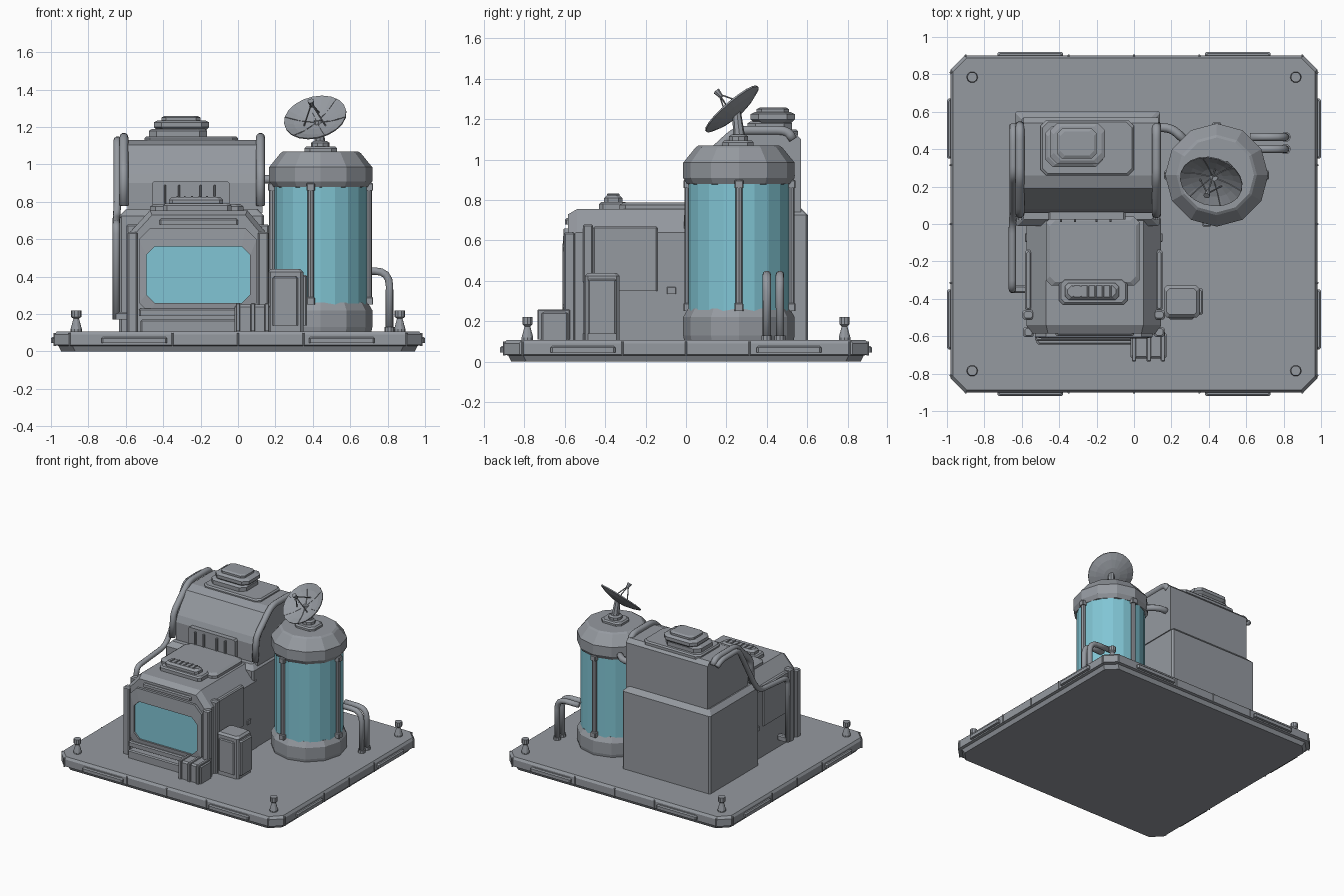
import bpy, bmesh, math
from mathutils import Vector

cube = bpy.data.objects.get("Cube")
if cube:
    bpy.data.objects.remove(cube, do_unlink=True)


def material(name, rgb):
    m = bpy.data.materials.new(name)
    m.use_nodes = True
    m.diffuse_color = (*rgb, 1)
    m.node_tree.nodes["Principled BSDF"].inputs["Base Color"].default_value = (*rgb, 1)
    return m


GREY = material("hull grey", (0.30, 0.32, 0.35))
GLASS = material("cyan glass", (0.22, 0.56, 0.66))


def finish(name, bm, mat, smooth=False):
    bmesh.ops.recalc_face_normals(bm, faces=bm.faces)
    me = bpy.data.meshes.new(name)
    bm.to_mesh(me)
    bm.free()
    me.materials.append(mat)
    ob = bpy.data.objects.new(name, me)
    bpy.context.collection.objects.link(ob)
    if smooth:
        me.shade_smooth()
    return ob


def loft(name, loops, mat=GREY, smooth=False):
    """Skin a stack of equal-length loops and cap both ends."""
    bm = bmesh.new()
    rings = [[bm.verts.new(p) for p in loop] for loop in loops]
    n = len(rings[0])
    for a, b in zip(rings, rings[1:]):
        for i in range(n):
            j = (i + 1) % n
            bm.faces.new((a[i], a[j], b[j], b[i]))
    bm.faces.new(rings[0])
    bm.faces.new(rings[-1])
    return finish(name, bm, mat, smooth)


def rect(a0, a1, b0, b1, c):
    """Rectangle outline with cut corners."""
    return [(a0 + c, b0), (a1 - c, b0), (a1, b0 + c), (a1, b1 - c),
            (a1 - c, b1), (a0 + c, b1), (a0, b1 - c), (a0, b0 + c)]


def slab(name, x0, x1, y0, y1, levels, c=0.01, mat=GREY):
    """Cut-corner block; levels are (height, inset) pairs."""
    return loft(name, [[(x, y, z) for x, y in rect(x0 + i, x1 - i, y0 + i, y1 - i, c)]
                       for z, i in levels], mat)


def box(name, x0, x1, y0, y1, z0, z1, e=0.008):
    return slab(name, x0, x1, y0, y1, [(z0, 0), (z1 - e, 0), (z1, e)], e)


def prism_x(name, outline, x0, x1):
    return loft(name, [[(x, y, z) for y, z in outline] for x in (x0, x1)])


def prism_y(name, outline, y0, y1, mat=GREY):
    return loft(name, [[(x, y, z) for x, z in outline] for y in (y0, y1)], mat)


def lathe(name, cx, cy, profile, sides, mat=GREY):
    return loft(name, [[(cx + r * math.cos(math.tau * k / sides),
                         cy + r * math.sin(math.tau * k / sides), z)
                        for k in range(sides)] for r, z in profile], mat)


def rod(name, a, b, r0, r1, sides=8):
    a, b = Vector(a), Vector(b)
    q = (b - a).to_track_quat('Z', 'Y')
    ring = [(math.cos(math.tau * k / sides), math.sin(math.tau * k / sides)) for k in range(sides)]
    return loft(name, [[p + q @ Vector((r * u, r * v, 0)) for u, v in ring]
                       for p, r in ((a, r0), (b, r1))])


def pipe(name, points, radius, bend=0.05):
    """Round pipe along a path with rounded corners."""
    pts = [Vector(p) for p in points]
    path = [pts[0]]
    for a, p, b in zip(pts, pts[1:], pts[2:]):
        s, e = (p + (q - p).normalized() * min(bend, (q - p).length * 0.45) for q in (a, b))
        for t in (0, 0.25, 0.5, 0.75, 1):
            path.append(s * (1 - t) ** 2 + p * 2 * t * (1 - t) + e * t * t)
    path.append(pts[-1])
    loops = []
    for i, p in enumerate(path):
        d = path[min(i + 1, len(path) - 1)] - path[max(i - 1, 0)]
        q = d.to_track_quat('Z', 'Y')
        loops.append([p + q @ Vector((radius * math.cos(math.tau * k / 10),
                                      radius * math.sin(math.tau * k / 10), 0)) for k in range(10)])
    # keep neighbouring rings aligned
    for a, b in zip(loops, loops[1:]):
        s = min(range(10), key=lambda k: sum((a[i] - b[(i + k) % 10]).length for i in range(10)))
        b[:] = b[s:] + b[:s]
    return loft(name, loops, GREY, True)


# Base platform with side plates, seam ribs and corner posts
slab("base_platform", -0.98, 0.98, -0.9, 0.9,
     [(0, 0.035), (0.03, 0.02), (0.035, 0), (0.09, 0), (0.108, 0.012)], 0.075)
for s in (-1, 1):
    for t in (-1, 1):
        x, y = 0.555 * s, 0.905 * t
        box("edge_plate", x - 0.175, x + 0.175, y - 0.015, y + 0.015, 0.045, 0.078)
        x, y = 0.985 * s, 0.51 * t
        box("side_plate", x - 0.015, x + 0.015, y - 0.16, y + 0.16, 0.045, 0.078)
        lathe("corner_post", 0.865 * s, 0.785 * t,
              [(0.03, 0.1), (0.03, 0.12), (0.015, 0.175), (0.027, 0.185), (0.027, 0.22)], 10)
    for k in (-0.9, -0.35, 0, 0.35, 0.9):
        box("edge_rib", k - 0.005, k + 0.005, 0.9 * s - 0.006, 0.9 * s + 0.006, 0.03, 0.1, 0.002)
        y = k * 0.9
        box("side_rib", 0.98 * s - 0.006, 0.98 * s + 0.006, y - 0.005, y + 0.005, 0.03, 0.1, 0.002)

# Rear block and rounded upper storey
slab("rear_block", -0.635, 0.14, -0.01, 0.605, [(0.1, 0), (0.725, 0), (0.76, 0.035)], 0.012)
prism_x("upper_storey", [(0.57, 0.74), (0.57, 1.1), (0.54, 1.13), (0.26, 1.13), (0.19, 1.105),
                         (0.08, 0.95), (0.06, 0.9), (0.06, 0.74)], -0.59, 0.13)
prism_y("upper_front_panel", rect(-0.46, -0.045, 0.74, 0.91, 0.012), 0.025, 0.1)
for x in (-0.39, -0.315, -0.2, -0.125):
    box("panel_fin", x - 0.006, x + 0.006, 0.01, 0.03, 0.79, 0.89, 0.003)

# Roof hatch in stacked tiers
slab("roof_plate", -0.5, 0.0, 0.26, 0.555, [(1.12, 0), (1.14, 0), (1.15, 0.01)], 0.03)
slab("hatch_base", -0.505, -0.135, 0.275, 0.555, [(1.14, 0.03), (1.18, 0.03), (1.19, 0.045)], 0.04)
slab("hatch_body", -0.46, -0.145, 0.31, 0.55, [(1.18, 0.03), (1.2, 0.01), (1.225, 0.01), (1.235, 0.03)], 0.04)
slab("hatch_cap", -0.41, -0.2, 0.35, 0.51, [(1.23, 0), (1.25, 0), (1.258, 0.015)], 0.025)

# Arched pipes over both ends of the upper storey
arch = [(0.53, 1.1), (0.5, 1.145), (0.25, 1.145), (0.06, 0.97), (0.045, 0.78)]
for x in (-0.61, 0.12):
    pipe("arched_pipe", [(x, y, z) for y, z in arch], 0.024)
pipe("long_side_pipe", [(-0.645, 0.53, 1.1), (-0.645, 0.47, 1.13), (-0.645, 0.26, 1.13),
                        (-0.645, 0.06, 0.78), (-0.65, 0.0, 0.71), (-0.65, -0.35, 0.68),
                        (-0.65, -0.35, 0.17)], 0.02)
box("pipe_foot", -0.66, -0.57, -0.37, -0.33, 0.17, 0.21)

# Front cabin: gabled outline with a softened front edge
cabin = [(-0.575, 0.1), (0.145, 0.1), (0.145, 0.64), (0.05, 0.755), (-0.47, 0.755), (-0.575, 0.64)]
loft("cabin", [[(-0.215 + (x + 0.215) * k, y, 0.1 + (z - 0.1) * k) for x, z in cabin]
               for y, k in ((0.03, 1), (-0.54, 1), (-0.585, 0.96))])
for x in (-0.565, 0.135):
    box("cabin_pillar", x - 0.027, x + 0.027, -0.605, -0.55, 0.1, 0.64)
    box("side_pillar", x - 0.03, x + 0.03, -0.51, -0.46, 0.1, 0.68)
    box("side_panel", x - 0.018, x + 0.018, -0.46, -0.14, 0.35, 0.67)
    box("side_latch", x - 0.018, x + 0.018, -0.095, -0.05, 0.335, 0.37, 0.003)

# Window frame, pane and sill
pane = rect(-0.49, 0.065, 0.26, 0.56, 0.045)
outer = rect(-0.53, 0.1, 0.2, 0.66, 0.06)
bm = bmesh.new()
rings = [[bm.verts.new((x, y, z)) for x, z in o]
         for o, y in ((outer, -0.57), (outer, -0.605), (pane, -0.612), (pane, -0.58))]
for a, b in zip(rings, rings[1:]):
    for i in range(8):
        bm.faces.new((a[i], a[i - 1], b[i - 1], b[i]))
finish("window_frame", bm, GREY)
prism_y("window_pane", pane, -0.598, -0.59, GLASS)
box("brow_panel", -0.42, 0.0, -0.6, -0.56, 0.68, 0.71)
box("window_sill", -0.53, 0.1, -0.625, -0.57, 0.19, 0.23)
box("front_step", -0.52, 0.0, -0.645, -0.57, 0.1, 0.17)

# Cabin roof panel and vent
slab("cabin_roof_panel", -0.47, 0.03, -0.33, 0.04, [(0.74, 0), (0.775, 0), (0.788, 0.02)], 0.03)
slab("vent_base", -0.4, -0.035, -0.43, -0.29, [(0.745, 0), (0.78, 0), (0.79, 0.01)], 0.02)
slab("vent_cap", -0.37, -0.08, -0.405, -0.315, [(0.78, 0), (0.81, 0), (0.825, 0.015)], 0.02)
for k in range(6):
    x = -0.325 + k * 0.04
    box("vent_slat", x - 0.005, x + 0.005, -0.39, -0.33, 0.82, 0.832, 0.002)

# Utility cabinet and front box
box("utility_cabinet", 0.16, 0.35, -0.5, -0.33, 0.1, 0.44, 0.015)
box("cabinet_door", 0.34, 0.37, -0.485, -0.345, 0.14, 0.41)
box("cabinet_front", 0.185, 0.32, -0.51, -0.49, 0.14, 0.4)
box("front_box", -0.02, 0.175, -0.72, -0.58, 0.1, 0.25, 0.012)
for x in (0.0, 0.08, 0.155):
    box("box_strap", x - 0.012, x + 0.012, -0.735, -0.575, 0.11, 0.258, 0.004)

# Tank
cx, cy = 0.442, 0.262
lathe("tank_foot", cx, cy, [(0.27, 0.1), (0.276, 0.13), (0.276, 0.22), (0.252, 0.262), (0.24, 0.262)], 12)
lathe("tank_glass", cx, cy, [(0.25, 0.25), (0.25, 0.89)], 20, GLASS)
lathe("tank_cap", cx, cy, [(0.24, 0.875), (0.258, 0.88), (0.276, 0.91), (0.276, 0.985),
                           (0.215, 1.06), (0.2, 1.07)], 12)
for deg in (0, 90, 180, 258):
    a = math.radians(deg)
    px, py = cx + 0.258 * math.cos(a), cy + 0.258 * math.sin(a)
    rod("tank_strut", (px, py, 0.25), (px, py, 0.9), 0.017, 0.017)
    for z in (0.25, 0.86):
        box("strut_clamp", px - 0.023, px + 0.023, py - 0.023, py + 0.023, z, z + 0.04, 0.005)

# Tank pipes
for y in (0.4, 0.465):
    pipe("outlet_pipe", [(0.62, y, 0.43), (0.81, y, 0.43), (0.81, y, 0.1)], 0.021, 0.08)
    lathe("outlet_collar", 0.81, y, [(0.028, 0.1), (0.028, 0.13)], 10)
pipe("link_pipe", [(0.1, 0.515, 0.92), (0.2, 0.515, 0.92), (0.28, 0.44, 0.92)], 0.024)

# Dish mount
slab("dish_plate", 0.355, 0.53, 0.18, 0.335, [(1.06, 0), (1.085, 0), (1.095, 0.01)], 0.03)
lathe("dish_socket", 0.44, 0.26, [(0.05, 1.09), (0.05, 1.115), (0.035, 1.125)], 10)
rod("dish_post", (0.44, 0.265, 1.1), (0.427, 0.25, 1.235), 0.03, 0.022)

# Dish bowl, ribs and feed
centre = Vector((0.42, 0.25, 1.225))
turn = Vector((-0.2, -0.64, 0.74)).to_track_quat('Z', 'Y')


def dish_point(r, deg, lift=0):
    a = math.radians(deg)
    return centre + turn @ Vector((r * math.cos(a), r * math.sin(a), 1.35 * r * r + lift))


bowl = [(0.01, 0), (0.06, 0), (0.12, 0), (0.17, 0), (0.17, -0.008), (0.12, -0.008), (0.06, -0.008), (0.01, -0.008)]
loft("dish_bowl", [[dish_point(r, k * 18, h) for k in range(20)] for r, h in bowl])
for deg in range(0, 360, 60):
    for r0, r1 in ((0.01, 0.09), (0.09, 0.168)):
        rod("dish_rib", dish_point(r0, deg, 0.001), dish_point(r1, deg, 0.001), 0.003, 0.003, 4)
tip = centre + turn @ Vector((0, 0, 0.135))
for deg in (90, 210, 330):
    rod("feed_leg", dish_point(0.07, deg), tip, 0.004, 0.004, 6)
rod("feed_horn", tip - turn @ Vector((0, 0, 0.02)), tip + turn @ Vector((0, 0, 0.02)), 0.01, 0.018)
